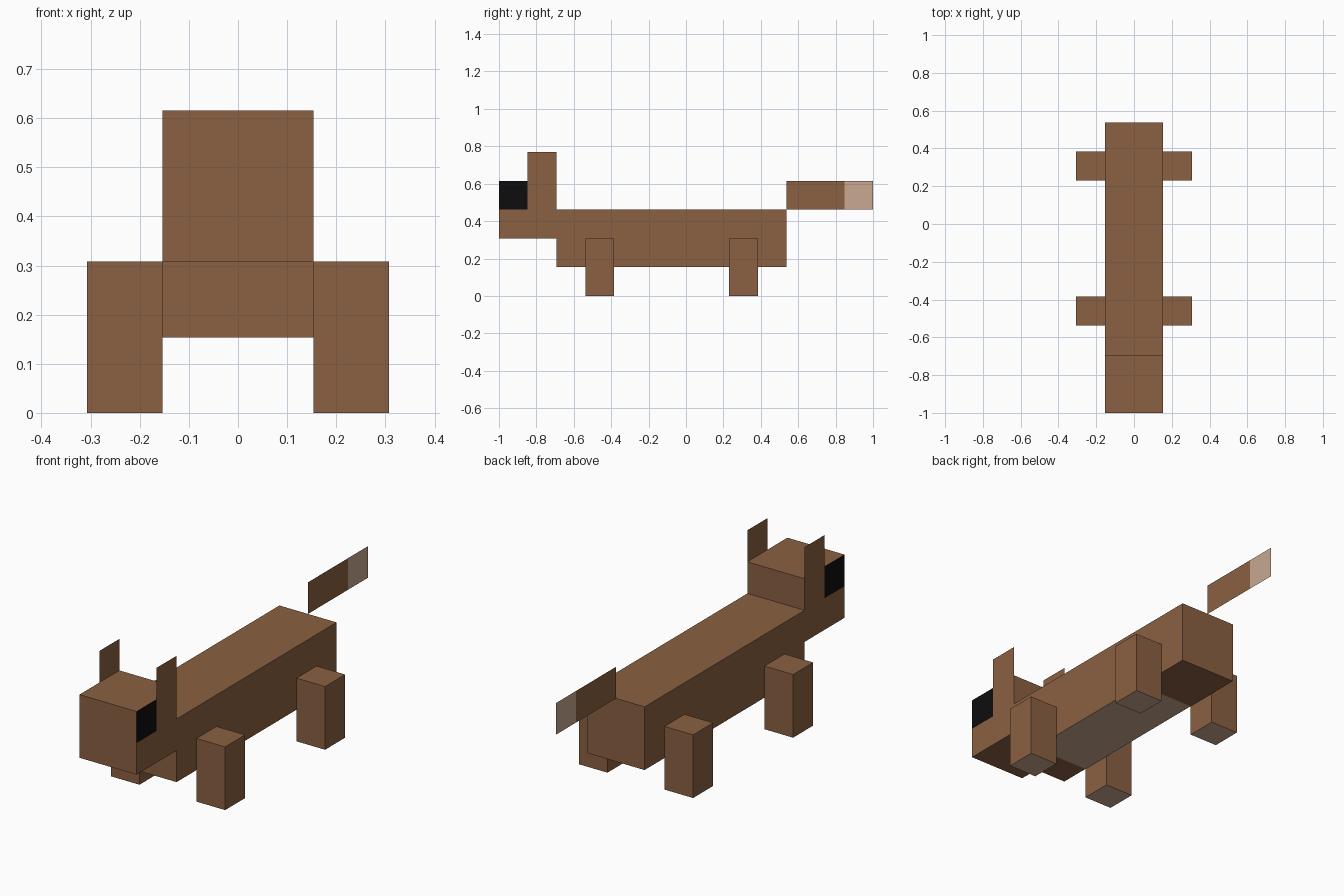
import bpy
import bmesh
from mathutils import Vector

default = bpy.data.objects.get("Cube")
if default:
    bpy.data.objects.remove(default, do_unlink=True)

U = 2 / 13  # one block


def material(name, rgb):
    m = bpy.data.materials.new(name)
    m.use_nodes = True
    color = (*rgb, 1)
    m.diffuse_color = color
    bsdf = m.node_tree.nodes["Principled BSDF"]
    bsdf.inputs["Base Color"].default_value = color
    bsdf.inputs["Roughness"].default_value = 0.9
    return m


brown = material("brown fur", (0.258, 0.119, 0.054))
cream = material("cream fur", (0.578, 0.392, 0.283))
black = material("black eye", (0.004, 0.004, 0.004))


def block(name, low, high, accent=None, rule=None, cuts=()):
    """Box between two corners, in blocks; cuts are (axis, position) splits.
    A box of zero width becomes a single upright sheet."""
    low, high = Vector(low) * U, Vector(high) * U
    size, middle = high - low, (low + high) / 2
    bm = bmesh.new()
    bmesh.ops.create_cube(bm, size=1)
    if size.x == 0:
        spare = [f for f in bm.faces if f.normal.x < 0.9]
        bmesh.ops.delete(bm, geom=spare, context="FACES")
    for v in bm.verts:
        v.co = Vector(a * b for a, b in zip(v.co, size)) + middle
    for axis, position in cuts:
        normal = Vector((0, 0, 0))
        normal[axis] = 1
        bmesh.ops.bisect_plane(bm, geom=bm.verts[:] + bm.edges[:] + bm.faces[:],
                               plane_co=normal * position * U, plane_no=normal)
    bm.normal_update()
    if rule:
        for f in bm.faces:
            f.material_index = int(rule(f.normal, f.calc_center_median() / U))
    mesh = bpy.data.meshes.new(name)
    bm.to_mesh(mesh)
    bm.free()
    mesh.materials.append(brown)
    if accent:
        mesh.materials.append(accent)
    obj = bpy.data.objects.new(name, mesh)
    bpy.context.collection.objects.link(obj)
    return obj


# Body with a cream belly patch
block("body", (-1, -4.5, 1), (1, 3.5, 3), cream,
      lambda n, c: n.z < -0.9 and -3.5 < c.y < 1.5,
      cuts=((1, -3.5), (1, 1.5)))

# Head with an eye on each side
block("head", (-1, -6.5, 2), (1, -4.5, 4), black,
      lambda n, c: abs(n.x) > 0.9 and c.y < -5.5 and c.z > 3,
      cuts=((1, -5.5), (2, 3)))

# Ears and legs with cream soles
for side, x in (("left", 1), ("right", -1)):
    block(side + "_ear", (x, -5.5, 4), (x, -4.5, 5))
    inner, outer = sorted((x, 2 * x))
    for end, y in (("front", -3.5), ("back", 1.5)):
        block(f"{end}_{side}_leg", (inner, y, 0), (outer, y + 1, 2), cream,
              lambda n, c: n.z < -0.9)

# Flat tail with a cream tip
block("tail", (0, 3.5, 3), (0, 6.5, 4), cream,
      lambda n, c: c.y > 5.5, cuts=((1, 5.5),))
